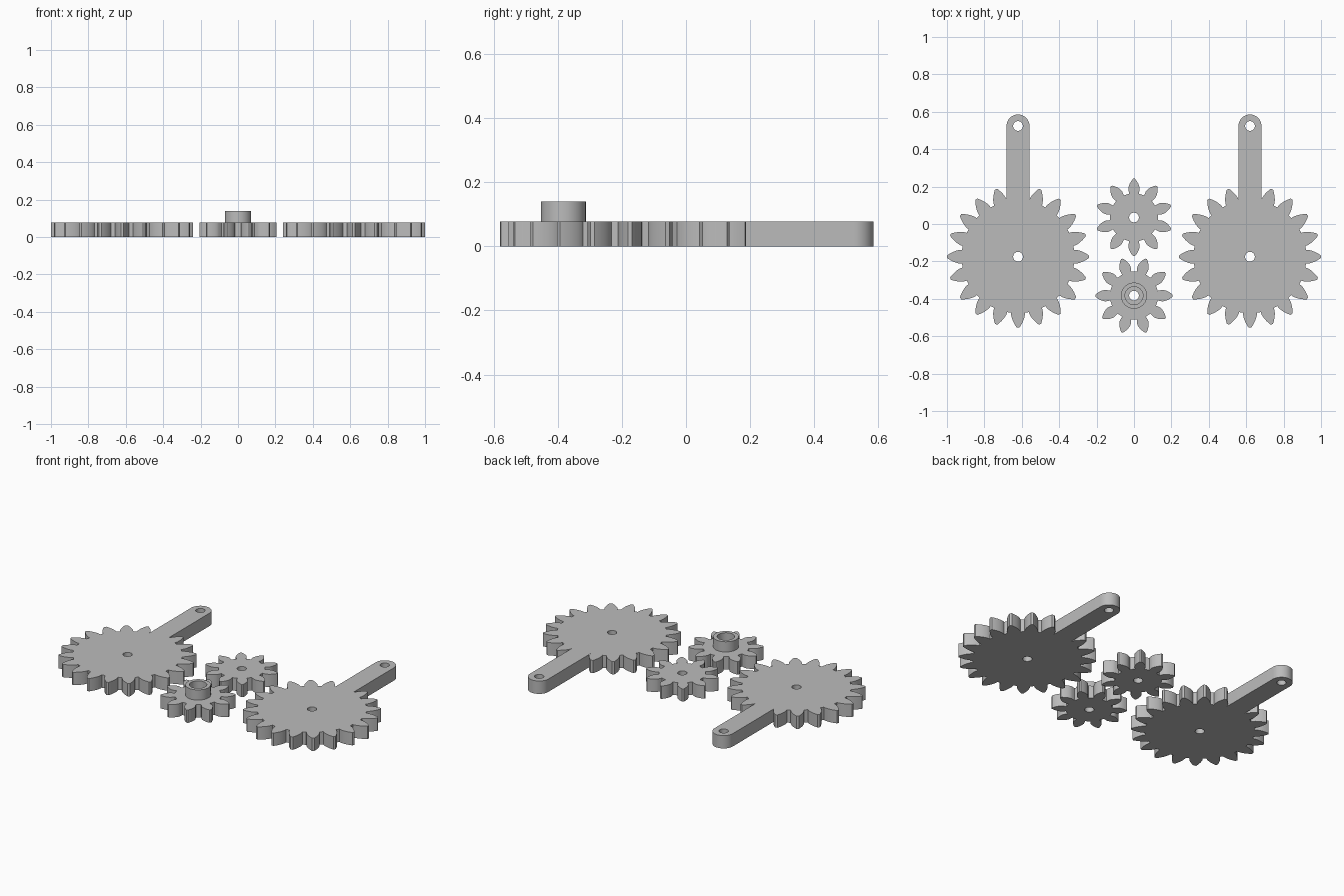
import bpy
import bmesh
from math import acos, cos, pi, radians, sin, sqrt, tan

if "Cube" in bpy.data.objects:
    bpy.data.objects.remove(bpy.data.objects["Cube"], do_unlink=True)

MODULE = 0.0345      # tooth size shared by all gears
PRESSURE = radians(28)
THICK = 0.078
HOLE = 0.026
ARM_HALF = 0.0615
ARM_LEN = 0.699

grey = bpy.data.materials.new("plain grey")
grey.use_nodes = True
colour = (0.5, 0.5, 0.5, 1)
grey.diffuse_color = colour
grey.node_tree.nodes["Principled BSDF"].inputs["Base Color"].default_value = colour


def circle(radius, cy=0.0, count=40):
    return [(radius * cos(2 * pi * i / count), cy + radius * sin(2 * pi * i / count))
            for i in range(count)]


def gear_outline(teeth, phase):
    """Involute gear outline, counter-clockwise, with a tooth centred on phase."""
    pitch_r = MODULE * teeth / 2
    base = pitch_r * cos(PRESSURE)
    root = pitch_r - 1.25 * MODULE
    outer = pitch_r + MODULE

    def half_angle(r):
        a = acos(min(1, base / r))
        return pi / (2 * teeth) + tan(PRESSURE) - PRESSURE - (tan(a) - a)

    steps = 7
    flank = [(root, half_angle(base))]
    for i in range(steps + 1):
        r = base + (outer - base) * i / steps
        flank.append((r, half_angle(r)))
    points = []
    for t in range(teeth):
        mid = phase + 2 * pi * t / teeth
        tooth = [(r, mid - a) for r, a in flank] + [(r, mid + a) for r, a in reversed(flank)]
        points += [(r * cos(a), r * sin(a)) for r, a in tooth]
    return points


def add_arm(points):
    """Replace the outline behind the gear by a round-ended lever arm."""
    kept = [p for p in points if not (p[1] > 0 and abs(p[0]) < ARM_HALF)]
    # the gap in the kept outline lies where x changes sign above the centre
    cut = next(i for i in range(len(kept))
               if kept[i - 1][0] > 0 > kept[i][0] and kept[i][1] > 0)
    foot = sqrt(0.302 ** 2 - ARM_HALF ** 2)
    tip = [(ARM_HALF * cos(pi * i / 24), ARM_LEN + ARM_HALF * sin(pi * i / 24))
           for i in range(25)]
    return kept[:cut] + [(ARM_HALF, foot)] + tip + [(-ARM_HALF, foot)] + kept[cut:]


def plate(name, loops, location, height):
    """Extrude an outline with holes into a solid plate."""
    bm = bmesh.new()
    edges = []
    for loop in loops:
        vs = [bm.verts.new((x, y, 0)) for x, y in loop]
        edges += [bm.edges.new((vs[i - 1], vs[i])) for i in range(len(vs))]
    bmesh.ops.triangle_fill(bm, edges=edges, use_beauty=True, use_dissolve=False)
    result = bmesh.ops.extrude_face_region(bm, geom=bm.faces[:])
    top = [v for v in result["geom"] if isinstance(v, bmesh.types.BMVert)]
    bmesh.ops.translate(bm, verts=top, vec=(0, 0, height))
    bmesh.ops.recalc_face_normals(bm, faces=bm.faces[:])
    mesh = bpy.data.meshes.new(name)
    bm.to_mesh(mesh)
    bm.free()
    mesh.materials.append(grey)
    obj = bpy.data.objects.new(name, mesh)
    obj.location = location
    bpy.context.collection.objects.link(obj)
    bpy.ops.object.select_all(action="DESELECT")
    obj.select_set(True)
    bpy.context.view_layer.objects.active = obj
    bpy.ops.object.shade_smooth_by_angle(angle=radians(20))
    return obj


# Large gears with lever arms
for side, x in (("left", 0.62), ("right", -0.62)):
    plate(f"{side}_arm_gear",
          [add_arm(gear_outline(20, 0)), circle(HOLE), circle(HOLE, ARM_LEN)],
          (x, -0.175, 0), THICK)

# Small gears
plate("idler_gear", [gear_outline(10, pi / 2), circle(HOLE)], (0, 0.035, 0), THICK)
plate("drive_gear", [gear_outline(10, 0), circle(HOLE)], (0, -0.383, 0), THICK)

# Hollow hub on the drive gear
plate("drive_hub", [circle(0.07), circle(0.048)], (0, -0.383, THICK), 0.14 - THICK)
